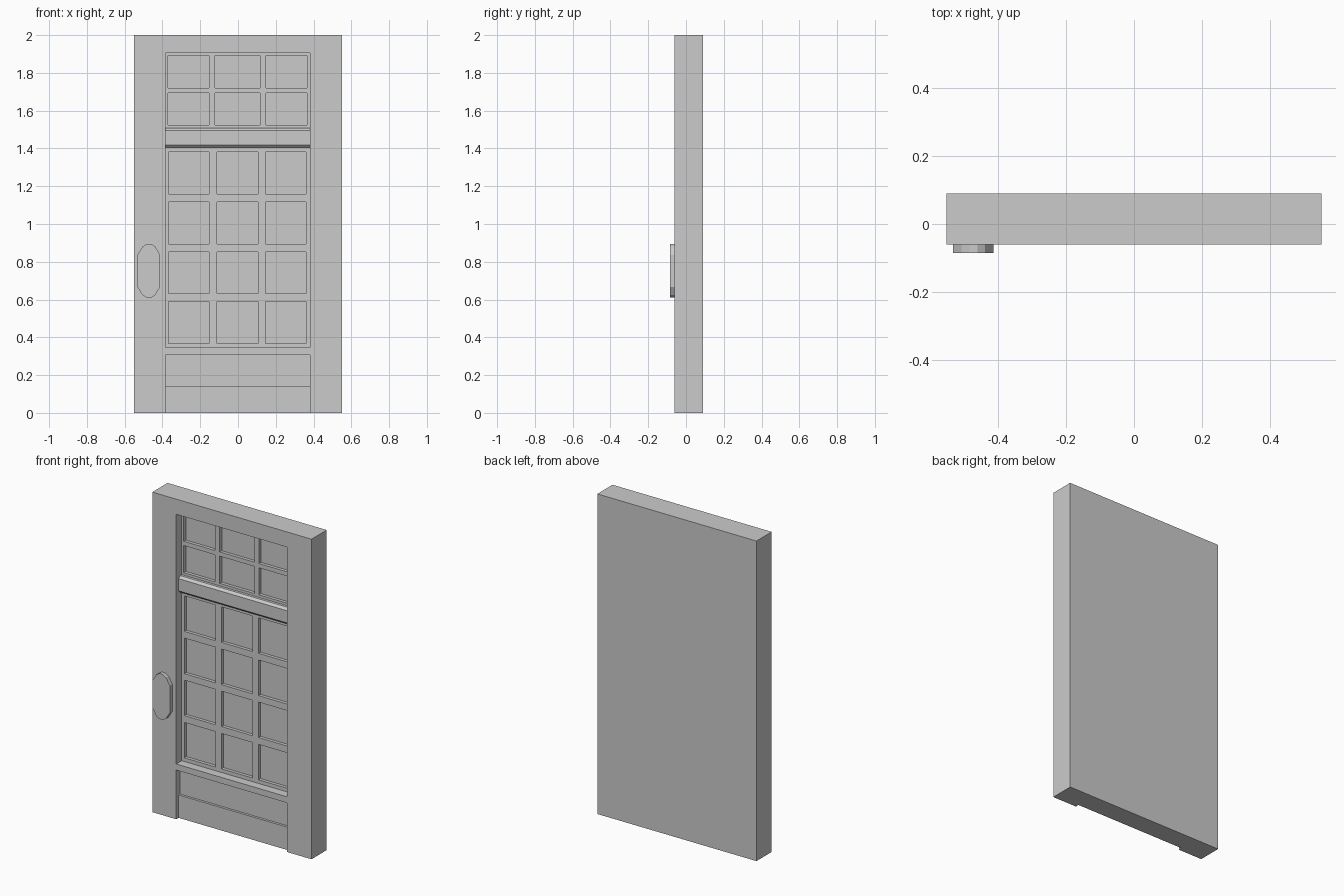
import bpy, bmesh

if "Cube" in bpy.data.objects:
    bpy.data.objects.remove(bpy.data.objects["Cube"])

FRONT, BACK = -0.06, 0.09
LEFT, RIGHT = -0.385, 0.382
GLAZING_Y = -0.006
PANE_Y = 0.014


def finish(name, bm):
    bmesh.ops.recalc_face_normals(bm, faces=bm.faces)
    mesh = bpy.data.meshes.new(name)
    bm.to_mesh(mesh)
    bm.free()
    obj = bpy.data.objects.new(name, mesh)
    bpy.context.collection.objects.link(obj)
    return obj


def boxes(name, items):
    """One mesh made of (x0, x1, y0, y1, z0, z1) boxes."""
    bm = bmesh.new()
    for x0, x1, y0, y1, z0, z1 in items:
        vs = bmesh.ops.create_cube(bm, size=1)["verts"]
        for v in vs:
            v.co.x = x1 if v.co.x > 0 else x0
            v.co.y = y1 if v.co.y > 0 else y0
            v.co.z = z1 if v.co.z > 0 else z0
    return finish(name, bm)


def prism(name, points, axis, start, end):
    """Extrude a profile along x (points are y,z) or y (points are x,z)."""
    bm = bmesh.new()
    if axis == "x":
        vs = [bm.verts.new((start, a, b)) for a, b in points]
        move = (end - start, 0, 0)
    else:
        vs = [bm.verts.new((a, start, b)) for a, b in points]
        move = (0, end - start, 0)
    face = bm.faces.new(vs)
    new = bmesh.ops.extrude_face_region(bm, geom=[face])["geom"]
    bmesh.ops.translate(bm, vec=move,
                        verts=[g for g in new if isinstance(g, bmesh.types.BMVert)])
    return finish(name, bm)


def carve(target, cutter):
    """Apply a boolean cut, then drop the cutter."""
    mod = target.modifiers.new("carve", "BOOLEAN")
    mod.operation, mod.solver, mod.object = "DIFFERENCE", "EXACT", cutter
    bpy.context.view_layer.objects.active = target
    bpy.ops.object.modifier_apply(modifier=mod.name)
    bpy.data.objects.remove(cutter, do_unlink=True)


# solid door body
door = boxes("door_body", [(-0.55, 0.55, FRONT, BACK, 0, 2)])

# glazed opening and the two-step kick panel below the flush sill
carve(door, boxes("glazing_cut", [(LEFT, RIGHT, -0.2, GLAZING_Y, 0.345, 1.905)]))
carve(door, boxes("kick_lower_cut", [(LEFT, RIGHT, -0.2, -0.037, -0.1, 0.307)]))
carve(door, boxes("kick_upper_cut", [(LEFT, RIGHT, -0.2, -0.022, 0.143, 0.307)]))

# window panes: two rows in the transom, four in the door leaf
transom_cols = [(-0.371, -0.154), (-0.122, 0.117), (0.148, 0.366)]
transom_rows = [(1.72, 1.892), (1.524, 1.693)]
leaf_cols = [(-0.367, -0.153), (-0.11, 0.106), (0.146, 0.361)]
leaf_rows = [(1.158, 1.38), (0.894, 1.116), (0.632, 0.853), (0.368, 0.589)]
panes = [(x0, x1, -0.2, PANE_Y, z0, z1)
         for cols, rows in ((transom_cols, transom_rows), (leaf_cols, leaf_rows))
         for z0, z1 in rows for x0, x1 in cols]
carve(door, boxes("pane_cut", panes))

# chamfered crossbar between transom and leaf
prism("crossbar", [(GLAZING_Y, 1.404), (-0.022, 1.404), (-0.036, 1.418),
                   (-0.036, 1.494), (-0.022, 1.508), (GLAZING_Y, 1.508)],
      "x", LEFT, RIGHT)

# elongated handle plate
quarter = [(0.06, 0.085), (0.034, 0.128), (0.012, 0.142)]
top = quarter + [(-x, z) for x, z in reversed(quarter)]
outline = top + [(-x, -z) for x, z in top]
prism("handle_plate", [(x - 0.472, z + 0.752) for x, z in outline],
      "y", -0.085, FRONT)
